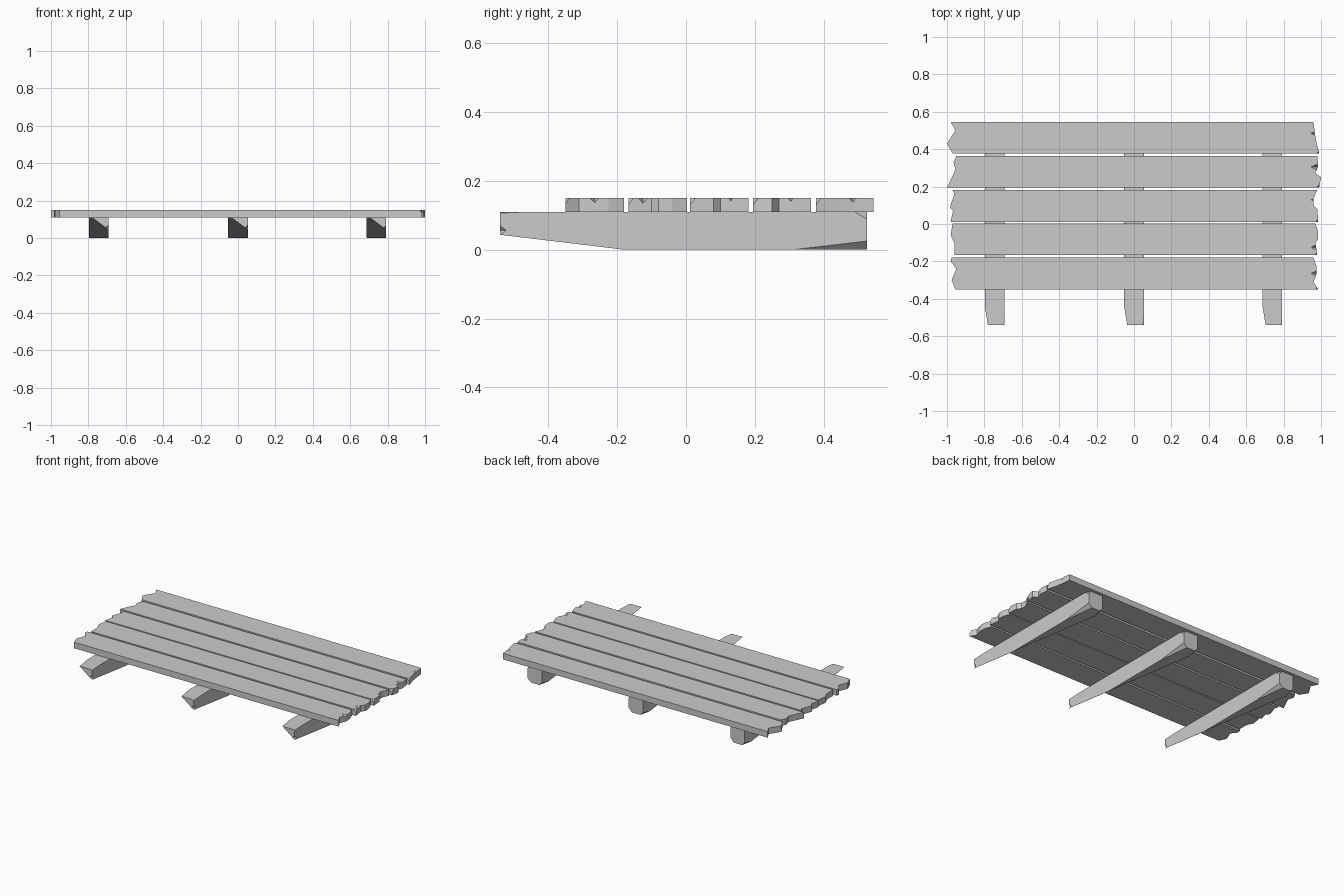
import bpy, bmesh
from mathutils import Vector

if "Cube" in bpy.data.objects:
    bpy.data.objects.remove(bpy.data.objects["Cube"])


def make_object(name, bm):
    bmesh.ops.recalc_face_normals(bm, faces=bm.faces[:])
    mesh = bpy.data.meshes.new(name)
    bm.to_mesh(mesh)
    bm.free()
    ob = bpy.data.objects.new(name, mesh)
    bpy.context.collection.objects.link(ob)
    return ob


def chip(ob, centre, radii):
    """Knock a faceted splinter out of an edge with an octahedral cutter."""
    bm = bmesh.new()
    for axis in range(3):
        for sign in (-1, 1):
            p = Vector(centre)
            p[axis] += sign * radii[axis]
            bm.verts.new(p)
    bmesh.ops.convex_hull(bm, input=bm.verts[:])
    cutter = make_object("chip_cutter", bm)
    cutter.hide_render = True
    mod = ob.modifiers.new("chip", "BOOLEAN")
    mod.operation = "DIFFERENCE"
    mod.solver = "EXACT"
    mod.object = cutter
    bpy.context.view_layer.objects.active = ob
    bpy.ops.object.modifier_apply(modifier=mod.name)
    bpy.data.objects.remove(cutter)


def slice_corner(bm, corner, cut):
    """Slice a corner off along a plane; cut = inset along x, y, z."""
    c = Vector(corner)
    pts = [c + Vector([cut[i] if i == k else 0 for i in range(3)]) for k in range(3)]
    n = (pts[1] - pts[0]).cross(pts[2] - pts[0]).normalized()
    if n.dot(c - pts[0]) < 0:
        n = -n
    bmesh.ops.bisect_plane(bm, geom=bm.verts[:] + bm.edges[:] + bm.faces[:],
                           plane_co=pts[0], plane_no=n, clear_outer=True)
    bmesh.ops.holes_fill(bm, edges=[e for e in bm.edges if e.is_boundary], sides=0)


# Planks: ragged left end and right end, each listed back to front, and chip y
Z0, Z1 = 0.11, 0.15
planks = [
    ([(-.975, -.18), (-.98, -.20), (-.95, -.24), (-.975, -.30), (-.955, -.35)],
     [(.96, -.18), (.975, -.225), (.977, -.265), (.96, -.31), (.985, -.35)], -.265),
    ([(-.97, .003), (-.98, -.06), (-.96, -.10), (-.96, -.167)],
     [(.97, .003), (.985, -.04), (.985, -.08), (.97, -.10), (.98, -.167)], -.125),
    ([(-.97, .182), (-.96, .16), (-.985, .09), (-.968, .07), (-.98, .012)],
     [(.98, .182), (.96, .14), (.96, .10), (.98, .08), (.985, .012)], .13),
    ([(-.95, .363), (-.965, .33), (-.955, .29), (-1.0, .195)],
     [(.98, .363), (.985, .31), (.97, .27), (1.0, .25), (.99, .195)], .305),
    ([(-.98, .545), (-.955, .50), (-1.0, .43), (-.97, .378)],
     [(.96, .545), (.967, .48), (.975, .44), (.99, .378)], .485),
]
for i, (left, right, cy) in enumerate(planks):
    bm = bmesh.new()
    face = bm.faces.new([bm.verts.new((x, y, Z0)) for x, y in left + right[::-1]])
    ext = bmesh.ops.extrude_face_region(bm, geom=[face])["geom"]
    bmesh.ops.translate(bm, vec=(0, 0, Z1 - Z0),
                        verts=[v for v in ext if isinstance(v, bmesh.types.BMVert)])
    plank = make_object(f"plank_{i + 1}", bm)
    chip(plank, (.972, cy, Z1), (.025, .014, .016))
    chip(plank, (right[-1][0], right[-1][1], Z1), (.015, .016, .02))

# Support beams: identical rough-hewn timbers with trimmed corners
W, YF, YB, H = 0.0525, -0.54, 0.525, 0.11
bm = bmesh.new()
bmesh.ops.create_cube(bm, size=1)
for v in bm.verts:
    v.co = (v.co.x * 2 * W, YB if v.co.y > 0 else YF, H if v.co.z > 0 else 0)
for corner, cut in [
    ((W, YF, 0), (-.022, .055, .035)),
    ((-W, YF, 0), (.02, .12, .025)),
    ((-W, YF, H), (.016, .10, .012)),
    ((W, YF, H), (-.008, .08, -.004)),
    ((W, YB, 0), (-.025, -.215, .025)),
    ((-W, YB, 0), (.02, -.08, .02)),
    ((W, YB, H), (-.02, -.035, -.022)),
]:
    slice_corner(bm, corner, cut)
beam = make_object("support_beam_middle", bm)
chip(beam, (W, YF, .056), (.014, .018, .014))
for name, x in (("left", -.745), ("right", .74)):
    copy = bpy.data.objects.new(f"support_beam_{name}", beam.data)
    copy.location.x = x
    bpy.context.collection.objects.link(copy)
